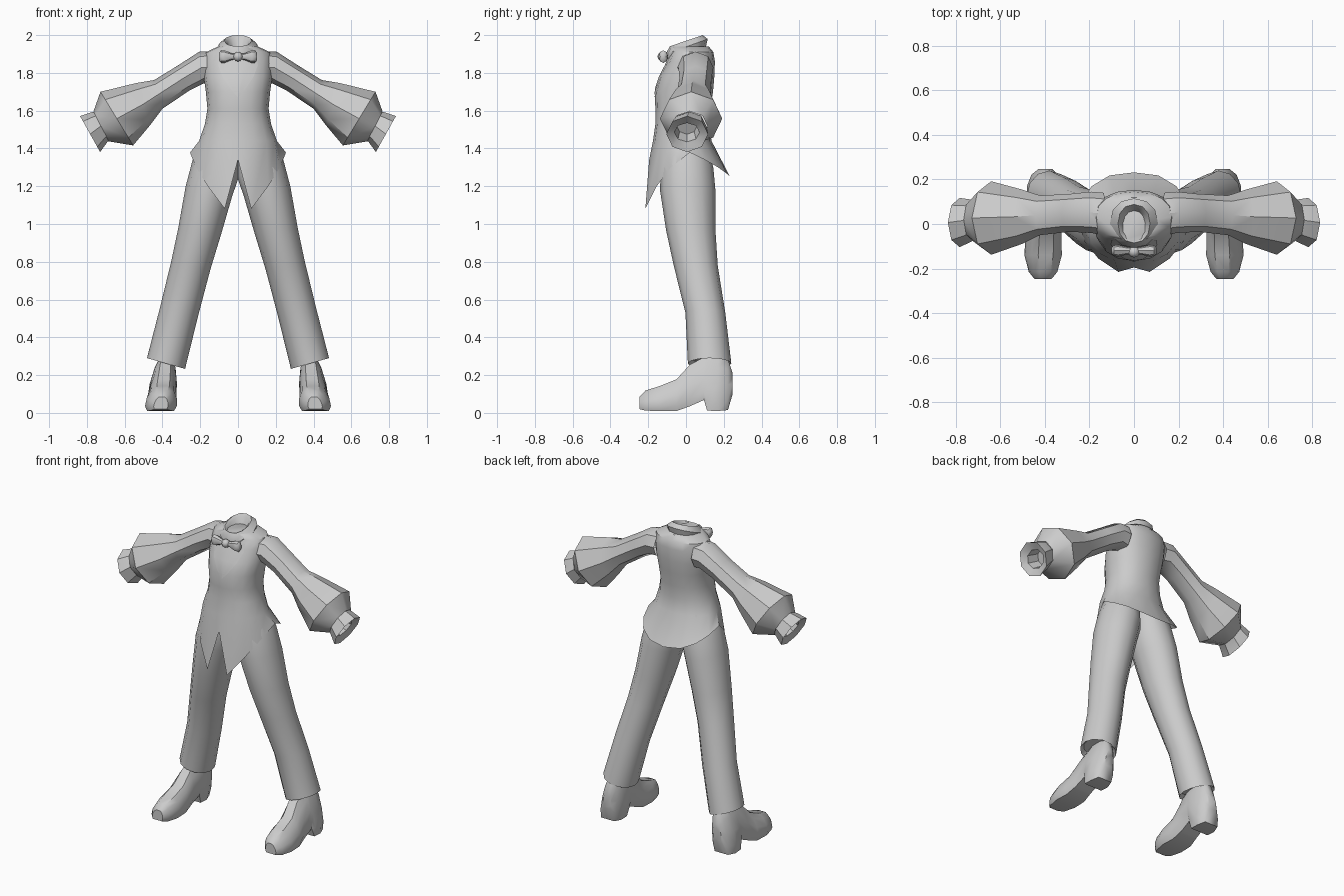
import bpy, math
from mathutils import Vector

if "Cube" in bpy.data.objects:
    bpy.data.objects.remove(bpy.data.objects["Cube"])


def make(name, verts, faces, mirror=False, angle=40):
    mesh = bpy.data.meshes.new(name)
    mesh.from_pydata(verts, [], faces)
    obj = bpy.data.objects.new(name, mesh)
    bpy.context.collection.objects.link(obj)
    bpy.ops.object.select_all(action='DESELECT')
    obj.select_set(True)
    bpy.context.view_layer.objects.active = obj
    bpy.ops.object.mode_set(mode='EDIT')
    bpy.ops.mesh.select_all(action='SELECT')
    bpy.ops.mesh.normals_make_consistent(inside=False)
    bpy.ops.object.mode_set(mode='OBJECT')
    bpy.ops.object.shade_smooth_by_angle(angle=math.radians(angle))
    if mirror:
        obj.modifiers.new("Mirror", 'MIRROR').use_mirror_merge = False
    return obj


def loft(name, rings, start=False, end=False, **kw):
    n = len(rings[0])
    verts = [p for r in rings for p in r]
    faces = [(i * n + j, i * n + (j + 1) % n, (i + 1) * n + (j + 1) % n, (i + 1) * n + j)
             for i in range(len(rings) - 1) for j in range(n)]
    if start:
        faces.append(tuple(range(n)))
    if end:
        faces.append(tuple(range(len(verts) - n, len(verts))))
    return make(name, verts, faces, **kw)


def limb_ring(x1, z1, x2, z2, y1, y2, n=8):
    """Ring through two silhouette points in the front view, with a depth range."""
    ring = []
    for k in range(n):
        c, s = math.cos(math.tau * k / n), math.sin(math.tau * k / n)
        ring.append(((x1 + x2) / 2 + (x1 - x2) / 2 * c,
                     (y1 + y2) / 2 + (y2 - y1) / 2 * s,
                     (z1 + z2) / 2 + (z1 - z2) / 2 * c))
    return ring


def body_ring(z, rx, y1, y2, slope=0, n=16, power=0.9):
    """Rounded horizontal ring starting at the front, optionally tilted."""
    ring = []
    for k in range(n):
        a = math.tau * k / n
        s, c = math.sin(a), -math.cos(a)
        y = (y1 + y2) / 2 + (y2 - y1) / 2 * math.copysign(abs(c) ** power, c)
        ring.append((rx * math.copysign(abs(s) ** power, s), y, z + slope * y))
    return ring


# Waistcoat body with pointed hem
half_hem = [(0, -.195, 1.34), (.07, -.215, 1.08), (.16, -.155, 1.2), (.222, -.08, 1.3),
            (.254, .02, 1.378), (.235, .1, 1.34), (.19, .17, 1.3), (.11, .218, 1.265),
            (0, .232, 1.252)]
hem = half_hem + [(-x, y, z) for x, y, z in half_hem[-2:0:-1]]
torso = [hem] + [body_ring(*s) for s in [
    (1.44, .206, -.175, .135), (1.53, .175, -.162, .125), (1.61, .162, -.162, .128),
    (1.70, .170, -.166, .143), (1.78, .182, -.14, .15), (1.86, .183, -.098, .153),
    (1.91, .17, -.08, .145), (1.94, .105, -.08, .12)]]
waistcoat = loft("waistcoat", torso, end=True)
bpy.context.view_layer.update()

# Shirt front: V-shaped panel laid over the chest
rows = [(1.672, .003), (1.72, .042), (1.78, .082), (1.84, .105), (1.89, .1)]
verts, faces = [], []
for z, w in rows:
    for k in range(7):
        x = w * (k / 3 - 1)
        hit, loc, _, _ = waistcoat.ray_cast(Vector((x, -1, z)), Vector((0, 1, 0)))
        verts.append((x, (loc.y if hit else -.08) - .004, z))
for i in range(len(rows) - 1):
    for k in range(6):
        a = i * 7 + k
        faces.append((a, a + 1, a + 8, a + 7))
make("shirt_front", verts, faces)

# Collar: tilted folded band with a hollow neck
loft("collar", [body_ring(*s, n=12) for s in [
    (1.905, .1, -.105, .105, .3), (1.938, .108, -.108, .115, .36),
    (1.970, .072, -.085, .088, .34), (1.958, .058, -.07, .075, .34),
    (1.90, .035, -.05, .05, .2)]], end=True)

# Bow tie
loft("bow_tie_wing", [limb_ring(x, 1.886 + h, x, 1.886 - h, -.12 - d, -.12 + d) for x, h, d in [
    (.01, .014, .014), (.035, .018, .018), (.07, .033, .026), (.09, .034, .024),
    (.1, .02, .014)]], start=True, end=True, mirror=True)
bpy.ops.mesh.primitive_uv_sphere_add(segments=10, ring_count=6, radius=1, location=(0, -.125, 1.886))
knot = bpy.context.object
knot.name = "bow_tie_knot"
knot.scale = (.026, .026, .026)
bpy.ops.object.shade_smooth_by_angle(angle=math.radians(50))

# Bishop sleeves
loft("sleeve", [limb_ring(*s) for s in [
    (.13, 1.915, .14, 1.74, -.05, .14), (.205, 1.912, .18, 1.745, -.04, .145),
    (.325, 1.835, .255, 1.708, -.035, .135), (.444, 1.762, .40, 1.61, -.05, .128),
    (.54, 1.746, .468, 1.52, -.09, .155), (.728, 1.70, .555, 1.416, -.138, .192),
    (.765, 1.597, .688, 1.438, -.075, .115)]], mirror=True)

# Flared open cuffs
loft("sleeve_cuff", [limb_ring(*s) for s in [
    (.755, 1.595, .675, 1.445, -.07, .105), (.775, 1.592, .69, 1.436, -.08, .11),
    (.836, 1.571, .73, 1.381, -.104, .117), (.793, 1.535, .735, 1.435, -.062, .072),
    (.72, 1.57, .67, 1.475, -.05, .06)]], end=True, mirror=True)

# Trouser legs with a small turned-in hem
loft("trouser_leg", [limb_ring(*s, n=12) for s in [
    (.185, 1.46, -.005, 1.46, -.12, .11), (.24, 1.34, -.005, 1.25, -.135, .145),
    (.277, 1.2, .03, 1.15, -.137, .156), (.316, .98, .088, .95, -.105, .156),
    (.354, .80, .146, .76, -.065, .168), (.415, .55, .212, .51, -.003, .208),
    (.482, .29, .28, .233, .01, .24), (.46, .31, .30, .265, .03, .22)]],
     end=True, mirror=True)

# Heeled shoes lofted from toe to heel: y, bottom z, top z, half width
section = [(-.85, 0), (.85, 0), (1, .2), (.95, .5), (.72, .8), (.4, 1),
           (-.4, 1), (-.72, .8), (-.95, .5), (-1, .2)]
shoe = []
for y, z1, z2, w in [(-.247, .02, .085, .038), (-.215, .012, .118, .064), (-.14, .01, .142, .084),
                     (-.05, .01, .178, .08), (.02, .035, .255, .07), (.095, .068, .295, .07),
                     (.112, .012, .3, .074), (.17, .01, .3, .076), (.222, .015, .285, .056),
                     (.247, .1, .21, .03)]:
    shoe.append([(.41 + w * u - .11 * max(0, z1 + (z2 - z1) * v - .02),
                  y, z1 + (z2 - z1) * v) for u, v in section])
loft("shoe", shoe, start=True, end=True, mirror=True)
